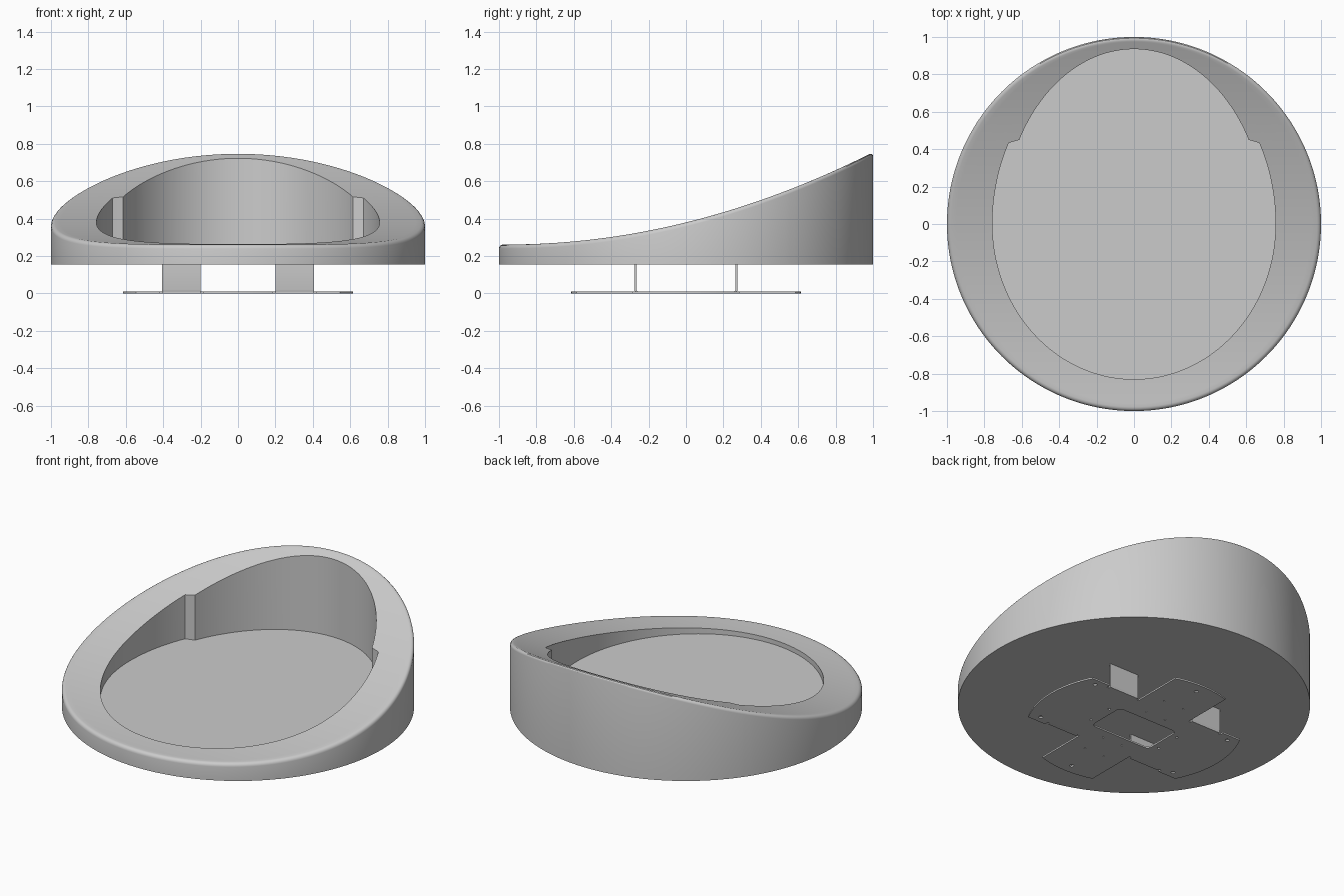
import bpy, bmesh, math

old = bpy.data.objects.get("Cube")
if old:
    bpy.data.objects.remove(old, do_unlink=True)

grey = bpy.data.materials.new("light_grey")
grey.use_nodes = True
colour = (0.6, 0.6, 0.6, 1)
grey.diffuse_color = colour
grey.node_tree.nodes["Principled BSDF"].inputs["Base Color"].default_value = colour

BASE, FLOOR, PLATE = 0.155, 0.235, 0.01


def finish(bm, name):
    bmesh.ops.recalc_face_normals(bm, faces=bm.faces)
    mesh = bpy.data.meshes.new(name)
    bm.to_mesh(mesh)
    bm.free()
    obj = bpy.data.objects.new(name, mesh)
    bpy.context.collection.objects.link(obj)
    mesh.materials.append(grey)
    smooth(obj)
    return obj


def smooth(obj):
    bpy.ops.object.select_all(action='DESELECT')
    obj.select_set(True)
    bpy.context.view_layer.objects.active = obj
    bpy.ops.object.shade_smooth_by_angle(angle=math.radians(32))


def rim_height(y):
    return 0.38 + 0.2465 * y + 0.1285 * y * y


def ellipse_radius(t, a, b):
    return 1 / math.hypot(math.cos(t) / a, math.sin(t) / b)


# Opening: wide oval in front, narrower oval behind a step on each side
STEP_LOW, STEP_HIGH = math.radians(32.9), math.radians(36.2)


def opening_radius(t):
    t = math.asin(max(-1, min(1, math.sin(t))))
    if t < 0:
        return ellipse_radius(t, 0.757, 0.83)
    wide = ellipse_radius(min(t, STEP_LOW), 0.757, 0.93)
    narrow = ellipse_radius(max(t, STEP_HIGH), 0.70, 0.935)
    k = max(0, min(1, (t - STEP_LOW) / (STEP_HIGH - STEP_LOW)))
    return wide + (narrow - wide) * k


# Body: rings lofted from the underside, over the sloped rim, to the floor
count = 192
angles = [2 * math.pi * i / count for i in range(count)]
angles += [STEP_LOW, STEP_HIGH, math.pi - STEP_LOW, math.pi - STEP_HIGH]
angles.sort()
fillet, rim_steps = 0.022, 8


def section(t):
    inner = opening_radius(t)
    outer = 1 - fillet
    s = math.sin(t)
    pts = [(1, BASE)]
    for i in range(5):
        a = math.pi / 2 * i / 4
        r = outer + fillet * math.cos(a)
        pts.append((r, rim_height(r * s) - fillet * (1 - math.sin(a))))
    for i in range(1, rim_steps + 1):
        r = outer + (inner - outer) * i / rim_steps
        pts.append((r, rim_height(r * s)))
    pts.append((inner, FLOOR))
    return [(r * math.cos(t), r * s, z) for r, z in pts]


bm = bmesh.new()
columns = [[bm.verts.new(p) for p in section(t)] for t in angles]
for a, b in zip(columns, columns[1:] + columns[:1]):
    for i in range(len(a) - 1):
        bm.faces.new((a[i], b[i], b[i + 1], a[i + 1]))
bm.faces.new([c[0] for c in columns])
bm.faces.new([c[-1] for c in columns])
finish(bm, "bowl_body")

# Mounting plate: cross outline with rounded arm ends, centre opening and screw holes
R = 0.615


def arc(a0, a1, n=8):
    return [(R * math.cos(a0 + (a1 - a0) * i / n), R * math.sin(a0 + (a1 - a0) * i / n))
            for i in range(n + 1)]


wide_arm, slim_arm = 0.285, 0.185
quarter = arc(0, math.asin(wide_arm / R))
quarter += [(0.42, wide_arm), (0.42, 0.262), (0.405, 0.262), (0.405, 0.275),
            (0.2, 0.275), (0.2, 0.262), (slim_arm, 0.262)]
quarter += arc(math.acos(slim_arm / R), math.pi / 2)
half = quarter + [(-x, y) for x, y in reversed(quarter[:-1])]
outline = half + [(x, -y) for x, y in reversed(half[1:-1])]


def circle(cx, cy, r, n=12):
    return [(cx + r * math.cos(2 * math.pi * i / n), cy + r * math.sin(2 * math.pi * i / n))
            for i in range(n)]


def rounded_rect(hx, hy, r, n=4):
    pts = []
    for q, (sx, sy) in enumerate([(1, 1), (-1, 1), (-1, -1), (1, -1)]):
        for i in range(n + 1):
            a = math.pi / 2 * (q + i / n)
            pts.append((sx * (hx - r) + r * math.cos(a), sy * (hy - r) + r * math.sin(a)))
    return pts


loops = [outline, rounded_rect(0.21, 0.125, 0.03)]
for sx in (-1, 1):
    loops.append(circle(0, sx * 0.55, 0.012))
    for sy in (-1, 1):
        loops.append(circle(sx * 0.49, sy * 0.24, 0.012))
        loops.append(circle(sx * 0.25, sy * 0.08, 0.008))
        for y in (0.19, 0.35):
            loops.append(circle(sx * 0.07, sy * y, 0.005))

curve = bpy.data.curves.new("mounting_plate", 'CURVE')
curve.dimensions = '2D'
curve.fill_mode = 'BOTH'
curve.extrude = PLATE / 2
for loop in loops:
    spline = curve.splines.new('POLY')
    spline.points.add(len(loop) - 1)
    for point, (x, y) in zip(spline.points, loop):
        point.co = (x, y, 0, 1)
    spline.use_cyclic_u = True
curve.materials.append(grey)
plate = bpy.data.objects.new("mounting_plate", curve)
plate.location.z = PLATE / 2
bpy.context.collection.objects.link(plate)
bpy.ops.object.select_all(action='DESELECT')
plate.select_set(True)
bpy.context.view_layer.objects.active = plate
bpy.ops.object.convert(target='MESH')
smooth(bpy.context.view_layer.objects.active)

# Four bent tabs joining the plate to the body
bend = 0.018
profile = [(0.25, 0), (0.275 - bend, 0)]
profile += [(0.275 - bend + bend * math.sin(a), bend - bend * math.cos(a))
            for a in (math.pi / 6, math.pi / 3, math.pi / 2)]
profile += [(0.275, BASE), (0.265, BASE), (0.265, bend), (0.257, PLATE), (0.25, PLATE)]
for sx, side in ((-1, "right"), (1, "left")):
    for sy, end in ((-1, "front"), (1, "back")):
        bm = bmesh.new()
        ends = [[bm.verts.new((sx * x, sy * y, z)) for y, z in profile] for x in (0.2, 0.405)]
        for i in range(len(profile)):
            j = (i + 1) % len(profile)
            bm.faces.new((ends[0][i], ends[0][j], ends[1][j], ends[1][i]))
        for face in ends:
            bm.faces.new(face)
        finish(bm, f"{end}_{side}_tab")
